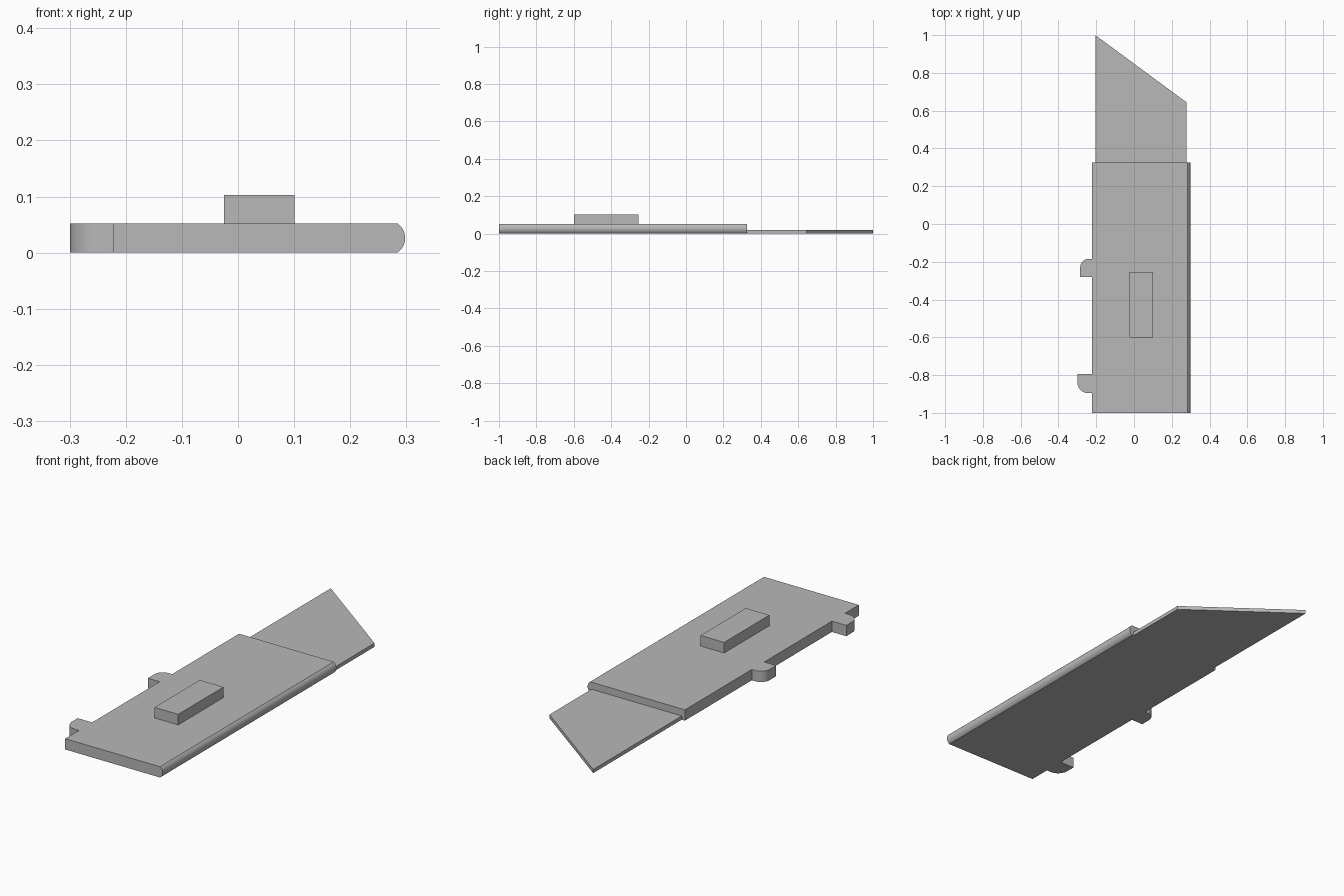
import bpy, bmesh, math
from mathutils import Vector

cube = bpy.data.objects.get("Cube")
if cube:
    bpy.data.objects.remove(cube, do_unlink=True)

grey = bpy.data.materials.new("plain grey")
grey.use_nodes = True
colour = (0.48, 0.48, 0.48, 1)
grey.diffuse_color = colour
grey.node_tree.nodes["Principled BSDF"].inputs["Base Color"].default_value = colour


def prism(name, outline, depth):
    """Extrude a closed outline of 3D points along a vector."""
    bm = bmesh.new()
    face = bm.faces.new([bm.verts.new(p) for p in outline])
    top = bmesh.ops.extrude_face_region(bm, geom=[face], use_keep_orig=True)
    moved = [v for v in top["geom"] if isinstance(v, bmesh.types.BMVert)]
    bmesh.ops.translate(bm, verts=moved, vec=Vector(depth))
    bmesh.ops.recalc_face_normals(bm, faces=bm.faces)
    mesh = bpy.data.meshes.new(name)
    bm.to_mesh(mesh)
    bm.free()
    mesh.materials.append(grey)
    obj = bpy.data.objects.new(name, mesh)
    bpy.context.collection.objects.link(obj)
    bpy.ops.object.select_all(action="DESELECT")
    obj.select_set(True)
    bpy.context.view_layer.objects.active = obj
    bpy.ops.object.shade_smooth_by_angle(angle=math.radians(30))
    return obj


def flat(points, z=0):
    return [(x, y, z) for x, y in points]


# Handle: flat slab with one bulging long edge
front, back, left, height = -1.0, 0.325, -0.222, 0.052
half, bulge, edge = height / 2, 0.014, 0.284
radius = (half ** 2 + bulge ** 2) / (2 * bulge)
spread = math.asin(half / radius)
steps = 12
arc = []
for i in range(steps + 1):
    a = spread * (2 * i / steps - 1)
    arc.append((edge + bulge - radius + radius * math.cos(a), front, half + radius * math.sin(a)))
prism("handle", [(left, front, 0)] + arc + [(left, front, height)], (0, back - front, 0))

# Thin blade with a slanted tip
prism("blade", flat([(-0.205, back), (0.277, back), (0.277, 0.645), (-0.205, 1.0)]), (0, 0, 0.018))

# Raised thumb slider
prism("slider", flat([(-0.025, -0.6), (0.101, -0.6), (0.101, -0.255), (-0.025, -0.255)], height),
      (0, 0, 0.051))


# Side lugs, each with one rounded outer corner
def lug(name, outer, square_y, round_y, rx, ry):
    side = 1 if round_y > square_y else -1
    corner = []
    for i in range(9):
        a = math.pi / 2 * i / 8
        corner.append((outer + rx - rx * math.cos(a), round_y - side * ry * (1 - math.sin(a))))
    prism(name, flat([(left, square_y), (outer, square_y)] + corner + [(left, round_y)]),
          (0, 0, height))


lug("rear_lug", -0.285, -0.28, -0.185, 0.045, 0.045)
lug("front_lug", -0.299, -0.795, -0.895, 0.055, 0.055)
